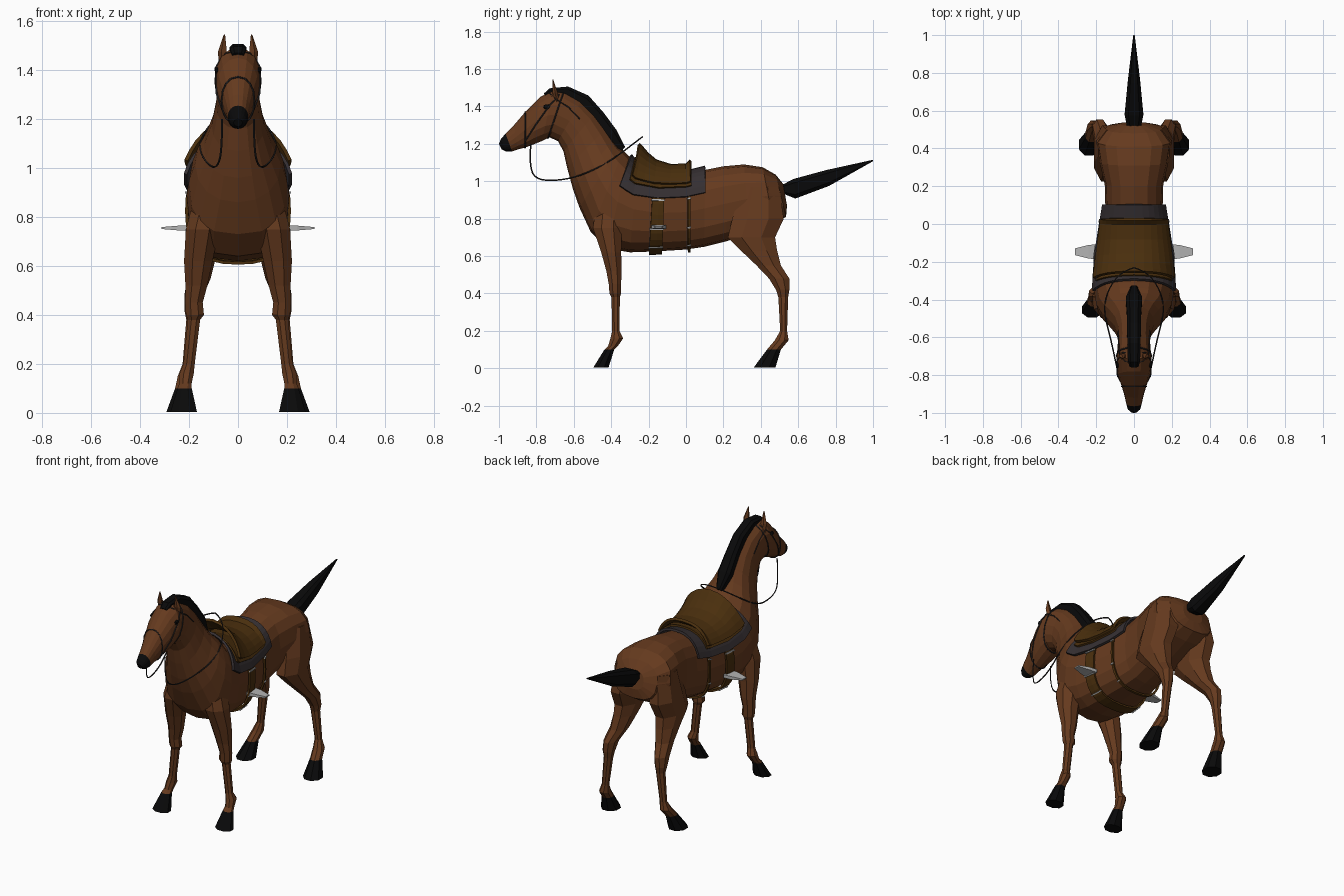
import bpy, bmesh, math
from mathutils import Vector

if "Cube" in bpy.data.objects:
    bpy.data.objects.remove(bpy.data.objects["Cube"])


def material(name, rgb):
    m = bpy.data.materials.new(name)
    m.diffuse_color = (*rgb, 1)
    m.use_nodes = True
    m.node_tree.nodes["Principled BSDF"].inputs["Base Color"].default_value = m.diffuse_color
    return m


COAT = material("bay_coat", (0.13, 0.042, 0.013))
BLACK = material("black_hair", (0.0028, 0.0028, 0.003))
LEATHER = material("saddle_leather", (0.068, 0.028, 0.004))
CLOTH = material("grey_cloth", (0.036, 0.029, 0.032))
REIN = material("dark_rein", (0.02, 0.018, 0.019))
METAL = material("steel", (0.45, 0.45, 0.45))


def mesh_object(name, verts, faces, mats, thickness=0, rule=None):
    bm = bmesh.new()
    vs = [bm.verts.new(v) for v in verts]
    for f in faces:
        bm.faces.new([vs[i] for i in f])
    bmesh.ops.recalc_face_normals(bm, faces=bm.faces)
    if rule:
        for f in bm.faces:
            f.material_index = rule(f.calc_center_median())
    me = bpy.data.meshes.new(name)
    bm.to_mesh(me)
    bm.free()
    for m in mats:
        me.materials.append(m)
    ob = bpy.data.objects.new(name, me)
    bpy.context.collection.objects.link(ob)
    if thickness:
        mod = ob.modifiers.new("thickness", 'SOLIDIFY')
        mod.thickness = thickness
        mod.offset = 0
    return ob


def loft(name, rings, mats, rule=None):
    """Skin closed rings and cap both ends."""
    n = len(rings[0])
    verts = [v for r in rings for v in r]
    faces = [(i * n + j, i * n + (j + 1) % n, (i + 1) * n + (j + 1) % n, (i + 1) * n + j)
             for i in range(len(rings) - 1) for j in range(n)]
    faces += [tuple(range(n)), tuple(range(len(verts) - n, len(verts)))]
    return mesh_object(name, verts, faces, mats, rule=rule)


def spow(v, p):
    return math.copysign(abs(v) ** p, v)


def ring_point(ring, a, p, off=0):
    """Point on a cross-section; angle 0 is the top, pi the bottom."""
    ty, tz, by, bz, w = ring
    top, bot = Vector((0, ty, tz)), Vector((0, by, bz))
    mid, half = (top + bot) / 2, (top - bot) / 2
    x, u = spow(math.sin(a), p), spow(math.cos(a), p)
    half = half.normalized() * (half.length + off)
    return mid + half * u + Vector((x * (w + off), 0, 0))


# Body sections from rump to muzzle: top y, z, bottom y, z, half width
BODY = [
    (.52, .985, .54, .87, .07), (.48, 1.035, .535, .81, .15), (.41, 1.075, .47, .77, .2),
    (.31, 1.09, .34, .72, .182), (.2, 1.08, .22, .68, .155), (.1, 1.06, .1, .65, .152),
    (0, 1.035, 0, .635, .17), (-.14, 1.035, -.16, .625, .195), (-.26, 1.08, -.3, .62, .207),
    (-.31, 1.14, -.42, .64, .21), (-.335, 1.165, -.51, .73, .2), (-.36, 1.18, -.57, .86, .175),
    (-.39, 1.22, -.605, .96, .14), (-.43, 1.28, -.635, 1.07, .108), (-.49, 1.36, -.655, 1.16, .09),
    (-.56, 1.43, -.685, 1.215, .085), (-.64, 1.475, -.73, 1.235, .09), (-.71, 1.49, -.77, 1.215, .095),
    (-.78, 1.45, -.82, 1.195, .085), (-.86, 1.37, -.86, 1.18, .065), (-.92, 1.3, -.9, 1.17, .05),
    (-.965, 1.255, -.93, 1.16, .042), (-.99, 1.225, -.965, 1.16, .034), (-1, 1.2, -.985, 1.17, .018)]


def roundness(k, a):
    """Boxy barrel, rounder over the withers and along the neck."""
    if k > 10:
        return .92
    if math.cos(a) > 0:
        return 1 if k > 7 else .85 if k == 7 else .8
    return .75


def surf(s, a, off=0):
    """Point on the body at section s and angle a, lifted by off."""
    i = min(int(s), len(BODY) - 2)
    p, q = (ring_point(BODY[k], a, roundness(k, a), off) for k in (i, i + 1))
    return p.lerp(q, s - i)


def wrap(name, stations, a0, a1, mat, thickness, n=12, skew=0):
    """Plate hugging the body; stations are (section, side lift, top lift)."""
    verts = []
    for i, (s, side, top) in enumerate(stations):
        for j in range(n + 1):
            a = a0 + (a1 - a0) * j / n
            s2 = s + skew * (a / a1) ** 2 * (i / (len(stations) - 1)) ** 3
            verts.append(surf(s2, a, side + (top - side) * max(0, math.cos(a)) ** 3))
    m = n + 1
    faces = [(i * m + j, i * m + j + 1, (i + 1) * m + j + 1, (i + 1) * m + j)
             for i in range(len(stations) - 1) for j in range(n)]
    return mesh_object(name, verts, faces, [mat], thickness)


def cord(name, pts, r, smooth=False):
    cu = bpy.data.curves.new(name, 'CURVE')
    cu.dimensions = '3D'
    cu.bevel_depth = r
    cu.bevel_resolution = 0
    cu.resolution_u = 4
    sp = cu.splines.new('NURBS' if smooth else 'POLY')
    sp.points.add(len(pts) - 1)
    for p, co in zip(sp.points, pts):
        p.co = (*co, 1)
    if smooth:
        sp.use_endpoint_u = True
        sp.order_u = 3
    cu.materials.append(REIN)
    bpy.context.collection.objects.link(bpy.data.objects.new(name, cu))


# Body, neck and head, with a black muzzle
N = 16
loft("body", [[surf(i, 2 * math.pi * j / N) for j in range(N)] for i in range(len(BODY))],
     [COAT, BLACK], lambda c: int(c.y < -.945))

# Mane and tail
MANE = [(-.325, 1.185, -.36, 1.14, .02), (-.37, 1.275, -.44, 1.22, .045), (-.44, 1.37, -.51, 1.31, .04),
        (-.52, 1.46, -.57, 1.38, .038), (-.63, 1.508, -.65, 1.44, .037), (-.73, 1.498, -.71, 1.45, .034),
        (-.76, 1.47, -.74, 1.44, .025)]
TAIL = [(.52, .985, .525, .93, .04), (.575, 1.015, .585, .905, .052), (.75, 1.062, .765, .973, .034),
        (1, 1.115, 1, 1.107, .004)]
for name, rings in (("mane", MANE), ("tail", TAIL)):
    loft(name, [[ring_point(r, math.pi / 8 + j * math.pi / 4, .6) for j in range(8)] for r in rings], [BLACK])

# Leg sections: z, centre y, centre x, half depth, half width
FRONT = [(.9, -.41, .115, .07, .06), (.75, -.42, .145, .08, .07), (.62, -.40, .162, .055, .06),
         (.52, -.385, .17, .042, .046), (.45, -.38, .18, .034, .037), (.4, -.378, .176, .032, .038),
         (.38, -.376, .18, .023, .026), (.2, -.375, .2, .02, .024), (.16, -.37, .21, .035, .03),
         (.12, -.39, .215, .027, .026), (.1, -.41, .218, .027, .03), (0, -.455, .222, .042, .056)]
REAR = [(.97, .4, .115, .1, .075), (.8, .385, .137, .142, .077), (.7, .35, .145, .13, .07),
        (.63, .39, .15, .1, .06), (.55, .442, .16, .067, .05), (.48, .498, .18, .056, .04),
        (.42, .517, .185, .037, .035), (.38, .52, .185, .027, .027), (.2, .522, .205, .019, .022),
        (.15, .512, .215, .038, .032), (.1, .47, .225, .038, .033), (0, .42, .238, .06, .056)]
for side, tag in ((-1, "left"), (1, "right")):
    for name, rows in (("front_leg", FRONT), ("rear_leg", REAR)):
        rings = [[Vector((side * (x + 1.05 * hx * math.cos(t)), y + 1.05 * hy * math.sin(t), z + .004 * (z == 0)))
                  for t in [math.pi / 8 + k * math.pi / 4 for k in range(8)]]
                 for z, y, x, hy, hx in rows]
        loft(f"{tag}_{name}", rings, [COAT, BLACK], lambda c: int(c.z < .1))

    # Ears and eyes
    loft(f"{tag}_ear", [[Vector((side * (x + r * math.cos(k * 1.2566)), y + .7 * r * math.sin(k * 1.2566), z))
                         for k in range(5)]
                        for x, y, z, r in ((.056, -.69, 1.42, .022), (.062, -.7, 1.475, .02),
                                           (.055, -.712, 1.545, .003))], [COAT])
    bpy.ops.mesh.primitive_uv_sphere_add(segments=8, ring_count=6, radius=.017,
                                         location=surf(17.25, side * 1.2))
    eye = bpy.context.object
    eye.name = f"{tag}_eye"
    eye.scale = (.5, 1.1, .8)
    eye.data.materials.append(BLACK)

    # Stirrup plate
    loft(f"{tag}_stirrup", [[Vector((side * x, -.147 + sy * hy, .755 + sz * hz))
                             for sy, sz in ((-1, -1), (1, -1), (1, 1), (-1, 1))]
                            for x, hy, hz in ((.19, .04, .01), (.24, .036, .01), (.312, .018, .004))], [METAL])

    # Cheek and neck straps of the bridle
    cord(f"{tag}_cheek_strap", [surf(s, side * a, .003) for s, a in
                                ((19, 2.2), (18, 1.7), (17, 1.2), (16.5, .7), (16.5, 0))], .004)
    cord(f"{tag}_brow_strap", [surf(s, side * a, .003) for s, a in
                               ((14.5, 1.2), (15.5, 1.1), (16.6, .9), (17.2, .5), (17.4, 0))], .003)
    # Rein loop
    cord(f"{tag}_rein", [(side * x, y, z) for x, y, z in (
        (.065, -.83, 1.2), (.065, -.84, 1.07), (.085, -.79, 1.0), (.12, -.62, 1.01), (.16, -.47, 1.07),
        (.145, -.36, 1.14), (.07, -.25, 1.225), (0, -.232, 1.238))], .004, True)

# Noseband and throat strap
for name, s in (("noseband", 19), ("throat_strap", 16.2)):
    cord(name, [surf(s, 2 * math.pi * j / 16, .002) for j in range(17)], .004)

# Saddle blanket, saddle with raised front, and flaps
wrap("blanket", [(s, .016, .016) for s in (4.97, 5.5, 6, 7, 8, 8.4, 8.75)], -1.27, 1.27, CLOTH, .014, 14, .4)
wrap("saddle", [(5.75, .035, .07), (6, .034, .052), (6.6, .034, .05), (7.2, .035, .065), (7.6, .036, .085),
                (7.9, .037, .11), (8.1, .037, .113)], -.95, .95, LEATHER, .016, 12, .25)
wrap("saddle_flap", [(s, .026, .026) for s in (5.7, 6, 7, 8, 8.35)], -1.02, 1.02, LEATHER, .014, 12, .15)

# Girth straps and their buckles
for name, s0, s1 in (("front_girth", 6.8, 7.27), ("rear_girth", 5.77, 5.9)):
    stations = [(s0, .012, .012), (s1, .012, .012)]
    if s0 > 6:
        stations.insert(1, (7, .012, .012))
    wrap(name, stations, 1.2, 2 * math.pi - 1.2, LEATHER, .012, 20)
    for k, a in enumerate((1.33, 1.86, 2.46)):
        for side in (-1, 1):
            wrap(f"{name}_buckle_{k}", [(s0 - .03, .02, .02), (s1 + .03, .02, .02)],
                 side * (a - .018), side * (a + .018), METAL, .007, 1)
